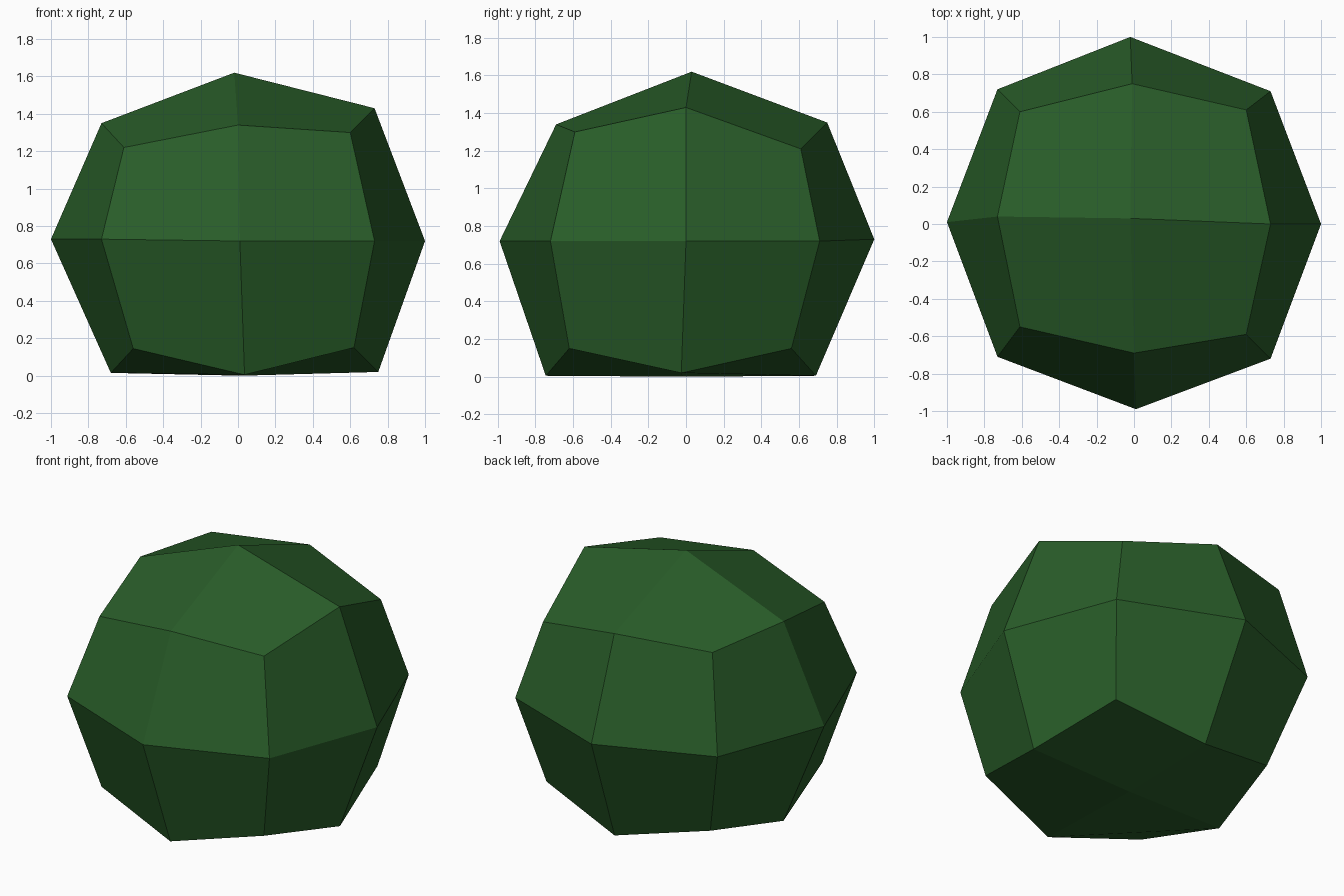
import bpy
import bmesh

if "Cube" in bpy.data.objects:
    bpy.data.objects.remove(bpy.data.objects["Cube"])

# Foliage colour
green = bpy.data.materials.new("dark leaf green")
green.diffuse_color = (0.022, 0.11, 0.022, 1)
green.use_nodes = True
green.node_tree.nodes["Principled BSDF"].inputs["Base Color"].default_value = green.diffuse_color

# Slightly irregular rounded outline: three layers of a 3 x 3 grid, front row first
LAYERS = {
    -1: [(-.56, -.60, .145), (.035, -.745, .005), (.62, -.62, .15),
         (-.68, -.03, .015), (.02, -.02, 0), (.75, -.025, .02),
         (-.56, .55, .14), (.03, .69, .005), (.61, .56, .15)],
    0: [(-.73, -.71, .73), (.01, -.99, .72), (.73, -.72, .72),
        (-1, .01, .73), None, (1, 0, .72),
        (-.73, .72, .73), (-.02, 1, .73), (.73, .71, .72)],
    1: [(-.61, -.55, 1.22), (0, -.69, 1.34), (.60, -.59, 1.30),
        (-.73, .04, 1.35), (-.02, .03, 1.62), (.73, 0, 1.43),
        (-.61, .60, 1.33), (-.01, .75, 1.35), (.60, .61, 1.21)],
}

# Bush: a cube cut once in each direction, then rounded to the outline
bm = bmesh.new()
bmesh.ops.create_cube(bm, size=2)
bmesh.ops.subdivide_edges(bm, edges=bm.edges[:], cuts=1, use_grid_fill=True)
for v in bm.verts:
    i, j, k = (round(c) for c in v.co)
    v.co = LAYERS[k][(j + 1) * 3 + i + 1]
bmesh.ops.recalc_face_normals(bm, faces=bm.faces[:])

mesh = bpy.data.meshes.new("bush")
bm.to_mesh(mesh)
bm.free()
mesh.materials.append(green)
bush = bpy.data.objects.new("bush", mesh)
bpy.context.collection.objects.link(bush)
